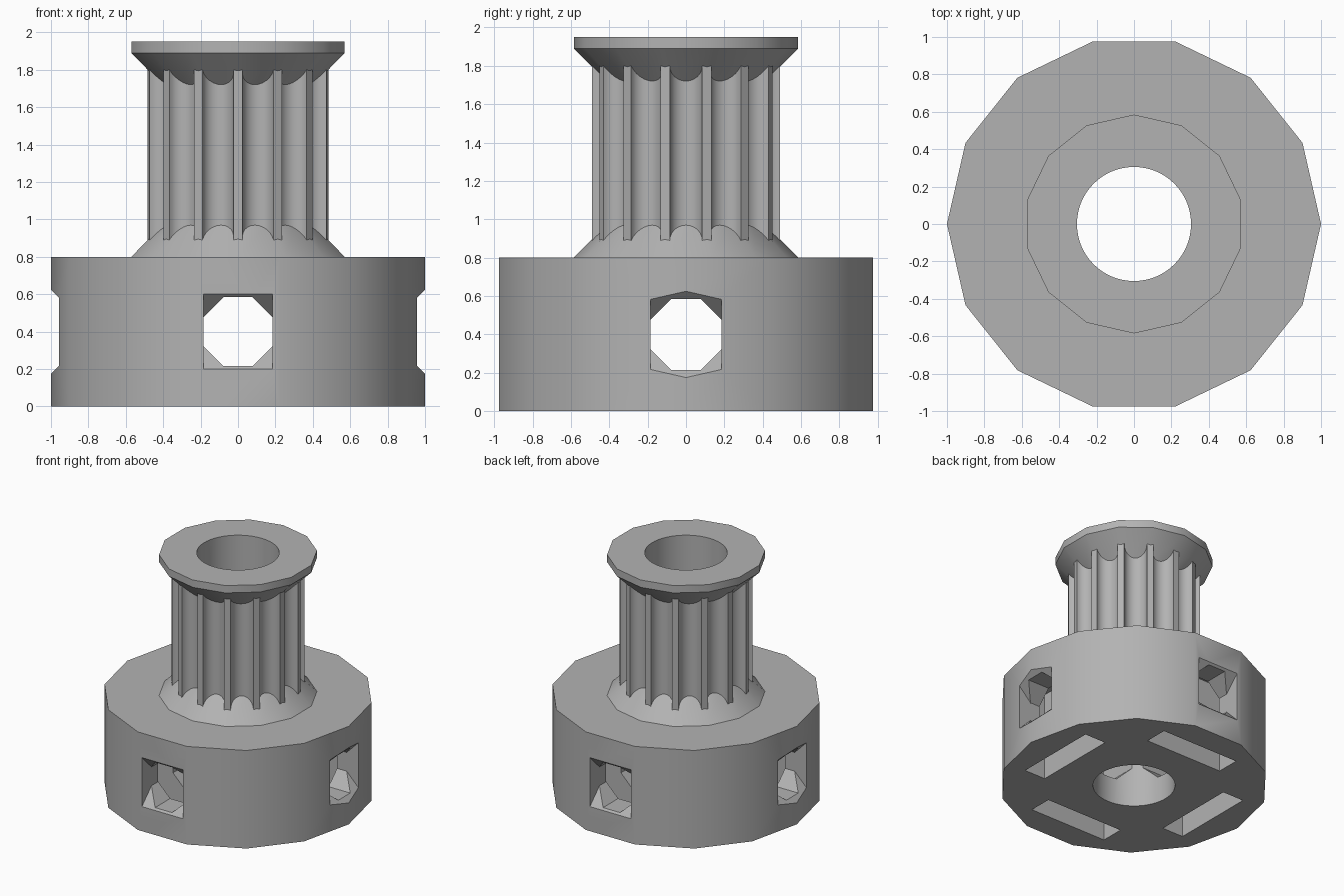
import bpy
import bmesh
from math import cos, sin, pi, radians
from mathutils import Matrix

if "Cube" in bpy.data.objects:
    bpy.data.objects.remove(bpy.data.objects["Cube"])

SIDES = 14
STEP = 2 * pi / SIDES
HOLE_Z = 0.4

gray = bpy.data.materials.new("plain gray")
gray.use_nodes = True
color = (0.45, 0.45, 0.45, 1)
gray.diffuse_color = color
gray.node_tree.nodes["Principled BSDF"].inputs["Base Color"].default_value = color


def prism(name, outline, low, high, matrix=Matrix()):
    """Extrude a flat outline along its local z axis."""
    bm = bmesh.new()
    face = bm.faces.new([bm.verts.new((x, y, low)) for x, y in outline])
    top = bmesh.ops.extrude_face_region(bm, geom=[face])["geom"]
    verts = [v for v in top if isinstance(v, bmesh.types.BMVert)]
    bmesh.ops.translate(bm, verts=verts, vec=(0, 0, high - low))
    return finish(name, bm, matrix)


def finish(name, bm, matrix=Matrix()):
    bmesh.ops.transform(bm, matrix=matrix, verts=bm.verts)
    bmesh.ops.recalc_face_normals(bm, faces=bm.faces)
    mesh = bpy.data.meshes.new(name)
    bm.to_mesh(mesh)
    bm.free()
    mesh.materials.append(gray)
    obj = bpy.data.objects.new(name, mesh)
    bpy.context.scene.collection.objects.link(obj)
    return obj


def ring(radius, count, phase=0.0):
    return [(radius * cos(phase + 2 * pi * i / count),
             radius * sin(phase + 2 * pi * i / count)) for i in range(count)]


def lathe(name, profile):
    """Solid of stacked polygon rings with a corner on the y axis."""
    bm = bmesh.new()
    rings = [[bm.verts.new((x, y, z)) for x, y in ring(r, SIDES, pi / 2)]
             for r, z in profile]
    for a, b in zip(rings, rings[1:]):
        for i in range(SIDES):
            j = (i + 1) % SIDES
            bm.faces.new((a[i], a[j], b[j], b[i]))
    bm.faces.new(rings[0])
    bm.faces.new(rings[-1])
    return finish(name, bm)


def cut(obj, cutter):
    cutter.hide_render = True
    bpy.context.view_layer.objects.active = obj
    mod = obj.modifiers.new("cut", 'BOOLEAN')
    mod.operation = 'DIFFERENCE'
    mod.solver = 'EXACT'
    mod.object = cutter
    bpy.ops.object.modifier_apply(modifier=mod.name)
    bpy.data.objects.remove(cutter)


# Main parts
base = prism("base", ring(1, SIDES), 0, 0.8)
lower_collar = lathe("lower_collar", [(0.585, 0.8), (0.39, 0.995)])
top_flange = lathe("top_flange", [(0.39, 1.695), (0.585, 1.89), (0.585, 1.95)])

# Toothed hub: flat narrow teeth between rounded grooves
hub_outline = []
for i in range(SIDES):
    a = -pi / 2 + (i + 0.5) * STEP
    for k in range(13):
        t = pi * k / 12
        r, s = 0.483 - 0.078 * sin(t), -0.0847 * cos(t)
        hub_outline.append((r * cos(a) - s * sin(a), r * sin(a) + s * cos(a)))
hub = prism("toothed_hub", hub_outline, 0.8, 1.93)

parts = [base, lower_collar, hub, top_flange]

# Shaft bore through everything
for part in parts:
    cut(part, prism("bore_cutter", ring(0.305, 64), -0.1, 2.1))

# Screw holes, flared mouths and nut slots on four sides
upright = Matrix.Rotation(pi / 2, 4, 'X')
for i in range(4):
    turn = Matrix.Rotation(i * pi / 2, 4, 'Z')
    lift = Matrix.Translation((0, 0, HOLE_Z))
    along_x = Matrix.Rotation(pi / 2, 4, 'Y')
    cut(base, prism("screw_cutter", ring(0.2, 8, pi / 8), 0.1, 1.2,
                    turn @ lift @ along_x))
    cut(base, prism("mouth_cutter", [(0.775, 0), (1.175, -0.4), (1.175, 0.4)],
                    -0.1848, 0.1848, turn @ lift @ upright))
    slot = [(0.575, -0.35), (0.765, -0.35), (0.765, 0.35), (0.575, 0.35)]
    cut(base, prism("slot_cutter", slot, -0.1, 0.72, turn))

# Shading
bpy.ops.object.select_all(action='DESELECT')
for part in parts:
    part.select_set(True)
bpy.context.view_layer.objects.active = base
bpy.ops.object.shade_smooth_by_angle(angle=radians(30))
